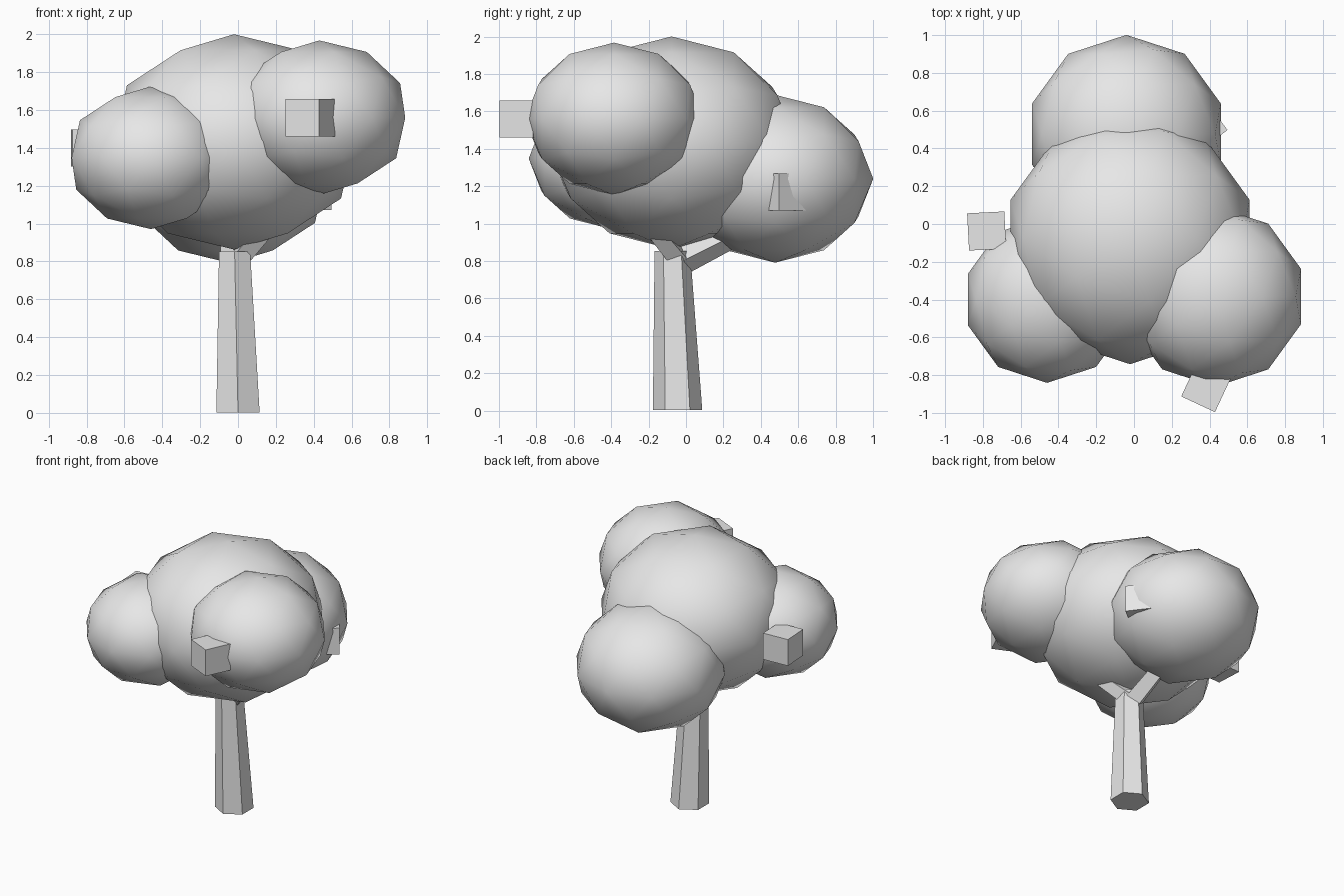
import bpy, math
from mathutils import Vector

if "Cube" in bpy.data.objects:
    bpy.data.objects.remove(bpy.data.objects["Cube"])

grey = bpy.data.materials.new("plain grey")
grey.diffuse_color = (0.8, 0.8, 0.8, 1)
grey.use_nodes = True
grey.node_tree.nodes["Principled BSDF"].inputs["Base Color"].default_value = grey.diffuse_color


def finish(name):
    ob = bpy.context.object
    ob.name = name
    ob.data.materials.append(grey)
    return ob


def clump(name, loc, r):
    # slightly flattened leaf ball, smooth shaded
    bpy.ops.mesh.primitive_ico_sphere_add(subdivisions=2, radius=r, location=loc)
    finish(name).scale.z = 0.855
    bpy.ops.object.shade_smooth()


def fruit(name, loc, angle):
    bpy.ops.mesh.primitive_cube_add(size=0.197, location=loc,
                                    rotation=(0, 0, math.radians(angle)))
    finish(name)


def branch(name, start, end, r1, r2, sides=4):
    # tapered flat-sided limb between two points
    a, b = Vector(start), Vector(end)
    d = b - a
    bpy.ops.mesh.primitive_cone_add(vertices=sides, radius1=r1, radius2=r2,
                                    depth=d.length, location=(a + b) / 2)
    ob = finish(name)
    ob.rotation_mode = 'QUATERNION'
    ob.rotation_quaternion = d.to_track_quat('Z', 'Y')


# trunk: six-sided taper whose top ring leans over
bpy.ops.mesh.primitive_cone_add(vertices=6, radius1=0.132, radius2=0.095,
                                depth=0.85, location=(0, -0.045, 0.428))
trunk = finish("trunk")
for v in trunk.data.vertices:
    if v.co.z > 0:
        v.co.x -= 0.018
        v.co.y -= 0.028

# limbs
branch("back_branch", (-0.02, -0.06, 0.78), (-0.03, 0.36, 0.99), 0.075, 0.06)
branch("right_branch", (0.0, -0.04, 0.81), (0.26, -0.28, 1.10), 0.065, 0.05)

# leaf clumps
clump("main_crown", (-0.021, -0.077, 1.432), 0.665)
clump("back_crown", (-0.04, 0.476, 1.24), 0.525)
clump("right_crown", (0.43, -0.384, 1.56), 0.477)
clump("left_crown", (-0.46, -0.40, 1.348), 0.441)

# cube fruits
fruit("front_fruit", (0.381, -0.865, 1.56), -25)
fruit("left_fruit", (-0.78, -0.037, 1.40), 3)
fruit("back_fruit", (0.357, 0.517, 1.17), 37)
